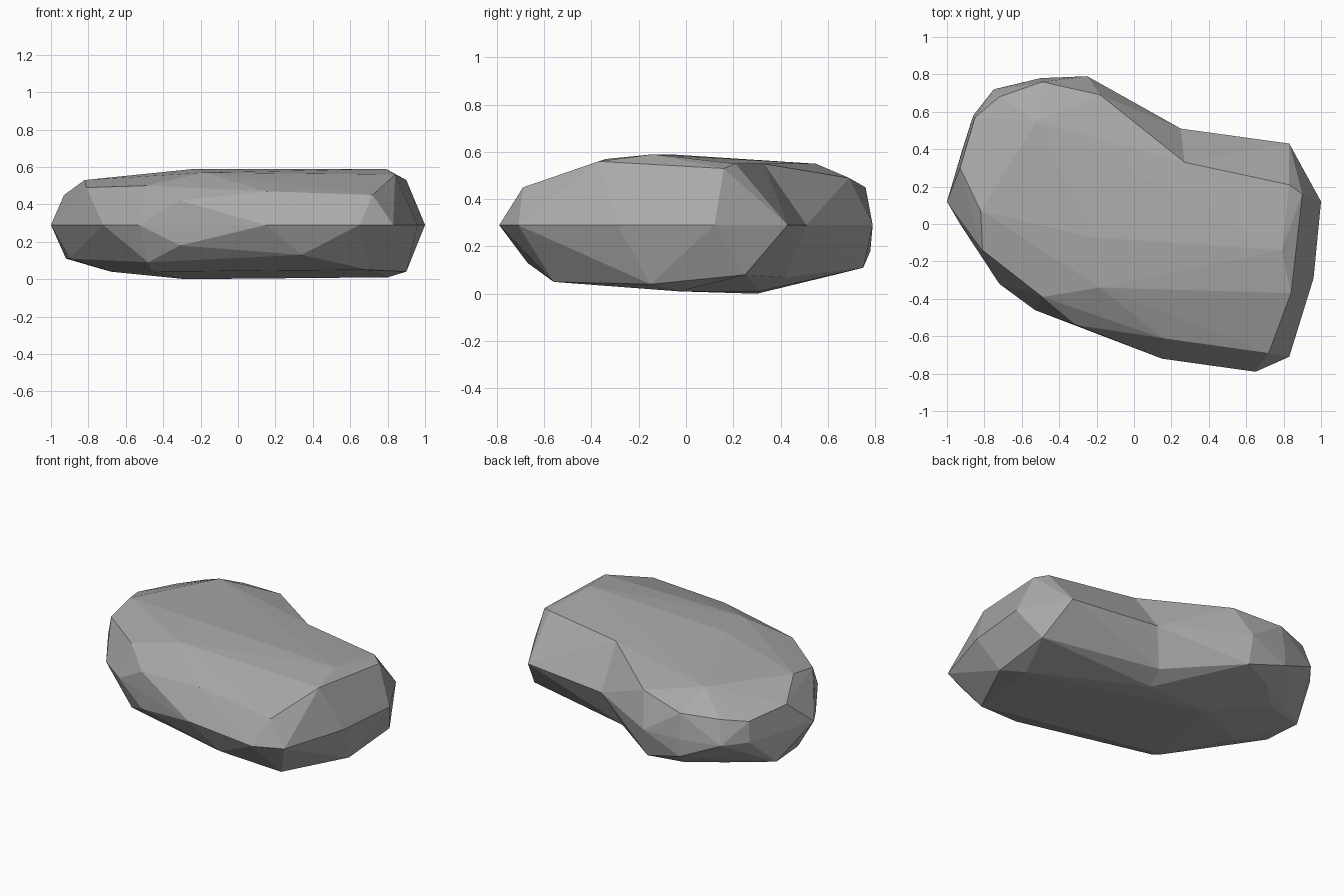
import bpy
import bmesh

cube = bpy.data.objects.get("Cube")
if cube:
    bpy.data.objects.remove(cube, do_unlink=True)

# Plain grey stone
stone = bpy.data.materials.new("stone_grey")
stone.use_nodes = True
grey = (.4, .4, .4, 1)
stone.diffuse_color = grey
stone.node_tree.nodes["Principled BSDF"].inputs["Base Color"].default_value = grey

# Widest outline of the boulder, all at one height
WAIST_HEIGHT = .29
waist = [(-1, .12), (-.86, .58), (-.75, .72), (-.5, .78), (-.25, .79),
         (.25, .51), (.83, .43), (1, .12), (.96, -.29), (.83, -.71),
         (.65, -.79), (.15, -.72), (-.53, -.46), (-.72, -.32), (-.93, 0)]

# Chipped corners of the upper half
crown = [(-.93, .3, .45), (-.85, .57, .42), (-.72, .68, .44), (-.49, .76, .45),
         (-.52, .55, .55), (-.18, .69, .49), (.27, .33, .55), (.83, .21, .55),
         (.9, .16, .53), (.79, -.14, .59), (.84, -.37, .56), (.72, -.69, .45),
         (.15, -.61, .47), (-.31, -.54, .42), (-.49, -.39, .5), (-.18, -.34, .57),
         (-.81, -.14, .49), (-.82, .07, .53), (-.23, -.07, .59)]

# Chipped corners of the underside
underside = [(-.92, .39, .11), (-.9, .14, .11), (-.63, .5, .07), (-.45, .67, .09),
             (-.5, .78, .18), (-.25, .75, .11), (.16, .42, .07), (.13, .31, .01),
             (.91, .25, .08), (.9, -.15, .04), (.8, -.03, .01), (.7, -.56, .05),
             (.34, -.67, .13), (-.31, -.54, .18), (-.48, -.4, .09),
             (-.46, -.3, .04), (-.68, .1, .04), (-.28, .3, 0)]

corners = [(x, y, WAIST_HEIGHT) for x, y in waist] + crown + underside


def hull_object(name, points):
    """Wrap the points in a flat-faced convex skin."""
    bm = bmesh.new()
    for point in points:
        bm.verts.new(point)
    result = bmesh.ops.convex_hull(bm, input=bm.verts)
    loose = set(result["geom_interior"]) | set(result["geom_unused"])
    bmesh.ops.delete(bm, geom=[v for v in loose if isinstance(v, bmesh.types.BMVert)],
                     context="VERTS")
    bmesh.ops.recalc_face_normals(bm, faces=bm.faces)
    mesh = bpy.data.meshes.new(name)
    bm.to_mesh(mesh)
    bm.free()
    mesh.materials.append(stone)
    obj = bpy.data.objects.new(name, mesh)
    bpy.context.scene.collection.objects.link(obj)
    return obj


# Two overlapping lobes leave the hollow between them at the back
boulder = hull_object("boulder", [p for p in corners if not (p[0] > .3 and p[1] > -.13)])
side_lobe = hull_object("side_lobe", [p for p in corners if not (p[0] < .1 and p[1] > .45)])
side_lobe.hide_render = True

# Fuse the lobes into one closed rock
fuse = boulder.modifiers.new("fuse_lobes", "BOOLEAN")
fuse.operation = "UNION"
fuse.solver = "EXACT"
fuse.object = side_lobe
bpy.context.view_layer.objects.active = boulder
boulder.select_set(True)
bpy.ops.object.modifier_apply(modifier=fuse.name)
bpy.data.objects.remove(side_lobe, do_unlink=True)
